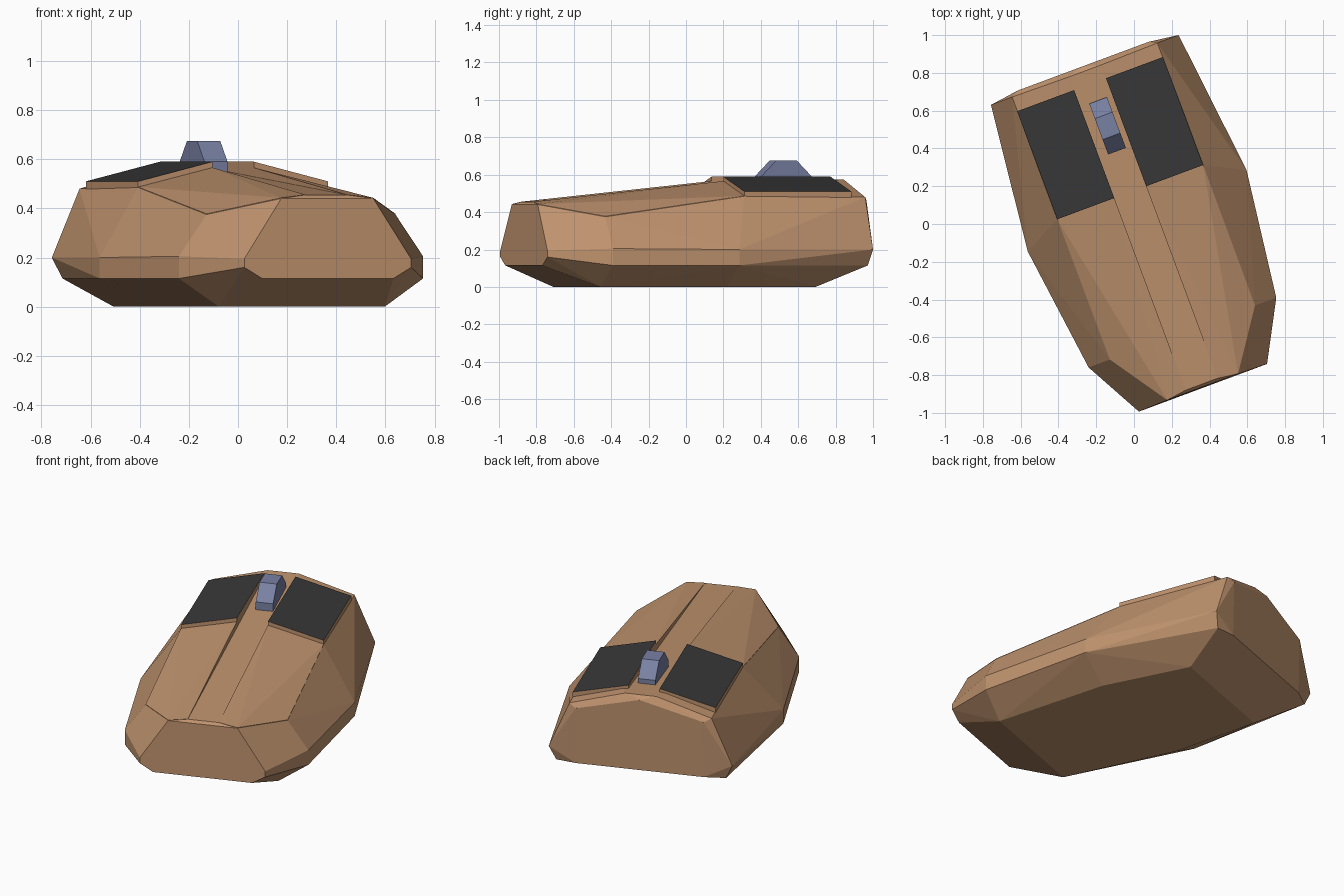
import bpy, bmesh, math
from mathutils import Matrix

if "Cube" in bpy.data.objects:
    bpy.data.objects.remove(bpy.data.objects["Cube"])

# The whole mouse is turned about z, and its symmetry plane sits slightly off centre
TURN = Matrix.Rotation(math.radians(20.4), 4, 'Z') @ Matrix.Translation((0.04, 0, 0))


def material(name, color):
    m = bpy.data.materials.new(name)
    m.diffuse_color = (*color, 1)
    m.use_nodes = True
    m.node_tree.nodes["Principled BSDF"].inputs["Base Color"].default_value = m.diffuse_color
    return m


shell = material("tan_shell", (0.52, 0.29, 0.155))
dark = material("dark_pad", (0.04, 0.04, 0.04))
blue = material("blue_grey", (0.19, 0.22, 0.37))


def finish(bm, name, mats):
    bmesh.ops.recalc_face_normals(bm, faces=bm.faces[:])
    bm.transform(TURN)
    mesh = bpy.data.meshes.new(name)
    bm.to_mesh(mesh)
    bm.free()
    for m in mats:
        mesh.materials.append(m)
    obj = bpy.data.objects.new(name, mesh)
    bpy.context.collection.objects.link(obj)
    return obj


def hull(points):
    bm = bmesh.new()
    for p in points:
        bm.verts.new(p)
    res = bmesh.ops.convex_hull(bm, input=bm.verts[:])
    loose = [v for v in bm.verts if not v.link_faces]
    bmesh.ops.delete(bm, geom=loose, context='VERTS')
    bmesh.ops.dissolve_limit(bm, angle_limit=math.radians(2),
                             verts=bm.verts[:], edges=bm.edges[:])
    return bm


# Faceted shell: one half listed by station, mirrored
half = [
    # front face
    (0.285, -0.94, 0.115), (0.362, -0.94, 0.16), (0.362, -0.94, 0.195),
    (0.20, -0.935, 0.44), (0.09, -0.92, 0.455),
    # front corner
    (0.36, -0.637, 0), (0.53, -0.628, 0.115), (0.53, -0.628, 0.205), (0.41, -0.628, 0.375),
    # widest station
    (0.42, 0.06, 0), (0.618, 0.06, 0.115), (0.618, 0.06, 0.2), (0.412, 0.165, 0.485),
    # back
    (0.36, 0.59, 0), (0.49, 0.84, 0.115), (0.53, 0.855, 0.2), (0.41, 0.855, 0.48),
    (0.09, 0.85, 0.575), (0.37, 0.87, 0.12), (0.37, 0.877, 0.46), (0, 0.877, 0.555),
]
finish(hull([(s * x, y, z) for x, y, z in half for s in (-1, 1)]), "body_shell", [shell])

for side, s in (("left", -1), ("right", 1)):
    # Raised top panel that leaves the sunken centre strip
    top = [(0.09, -0.92, 0.456), (0.20, -0.934, 0.443), (0.41, -0.628, 0.378),
           (0.412, 0.165, 0.487), (0.09, 0.165, 0.566),
           (0.412, 0.775, 0.487), (0.09, 0.775, 0.566)]
    low = [(x, y * 0.98, z - 0.06) for x, y, z in top]
    finish(hull([(s * x, y, z) for x, y, z in top + low]), side + "_top_panel", [shell])

    # Button plate with tan edges and a dark sloping top
    plate = [(x, y, z - d) for x, z in ((0.09, 0.59), (0.412, 0.51))
             for y in (0.165, 0.775) for d in (0, 0.035)]
    bm = hull([(s * x, y, z) for x, y, z in plate])
    bmesh.ops.recalc_face_normals(bm, faces=bm.faces[:])
    for f in bm.faces:
        f.material_index = 1 if f.normal.z > 0.5 else 0
    finish(bm, side + "_button", [shell, dark])

# Octagonal scroll wheel
bm = bmesh.new()
bmesh.ops.create_cone(bm, cap_ends=True, segments=8, radius1=0.155, radius2=0.155, depth=0.10,
                      matrix=Matrix.Translation((0.01, 0.536, 0.532))
                      @ Matrix.Rotation(math.pi / 2, 4, 'Y')
                      @ Matrix.Rotation(math.pi / 8, 4, 'Z'))
finish(bm, "scroll_wheel", [blue])
